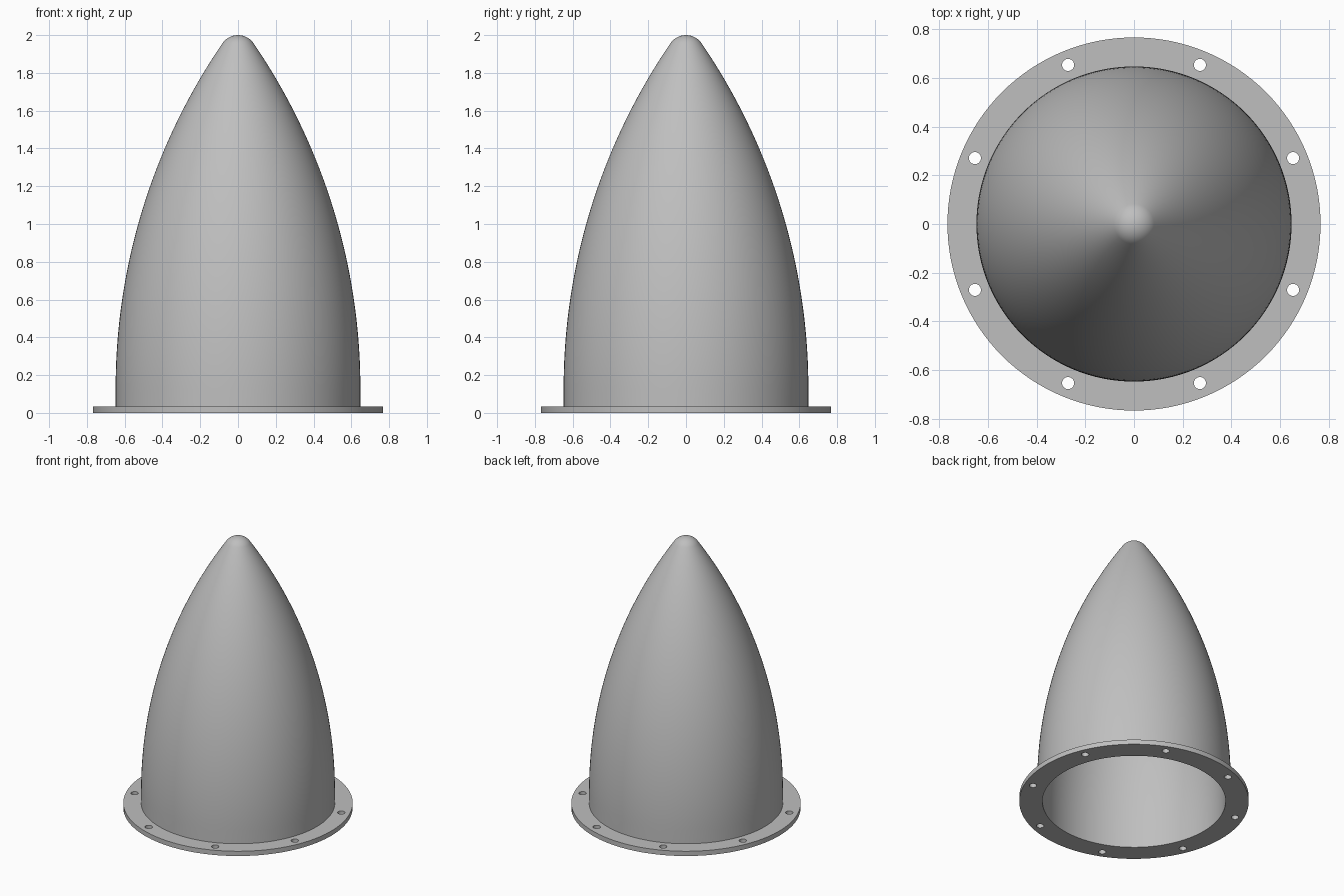
import bpy
import bmesh
from math import atan2, cos, sin, sqrt, pi, radians

cube = bpy.data.objects.get("Cube")
if cube:
    bpy.data.objects.remove(cube, do_unlink=True)

BASE_R, WALL = 0.648, 0.036      # shell radius and wall thickness
ARC_R, NOSE_R = 3.24, 0.10       # ogive arc and rounded tip
FLANGE_R, FLANGE_H = 0.767, 0.035
BOLT_CIRCLE, BOLT_R, BOLTS = 0.708, 0.025, 8
SEGMENTS = 128

grey = bpy.data.materials.new("light grey")
grey.use_nodes = True
colour = (0.52, 0.52, 0.52, 1)
grey.diffuse_color = colour
grey.node_tree.nodes["Principled BSDF"].inputs["Base Color"].default_value = colour


def ogive(inset):
    """Profile from the tip down to the flange, moved inward by inset."""
    centre_x = BASE_R - ARC_R
    rise = sqrt((ARC_R - NOSE_R) ** 2 - centre_x ** 2)
    nose_z = 2 - NOSE_R
    centre_z = nose_z - rise
    tangent = atan2(rise, -centre_x)
    nose, arc = NOSE_R - inset, ARC_R - inset
    points = []
    for i in range(12):
        a = pi / 2 + (tangent - pi / 2) * i / 12
        points.append((nose * cos(a), nose_z + nose * sin(a)))
    for i in range(41):
        a = tangent * (1 - i / 40)
        points.append((centre_x + arc * cos(a), centre_z + arc * sin(a)))
    points.append((BASE_R - inset, FLANGE_H))
    return points


def finish(obj):
    obj.data.materials.clear()
    obj.data.materials.append(grey)
    bpy.ops.object.select_all(action='DESELECT')
    obj.select_set(True)
    bpy.context.view_layer.objects.active = obj
    bpy.ops.object.shade_smooth_by_angle(angle=radians(30))


# Hollow nose cone: outer and inner profile turned around z
profile = ogive(0) + ogive(WALL)[::-1]
bm = bmesh.new()
verts = [bm.verts.new((r, 0, z)) for r, z in profile]
edges = [bm.edges.new(pair) for pair in zip(verts, verts[1:])]
bmesh.ops.spin(bm, geom=verts + edges, cent=(0, 0, 0), axis=(0, 0, 1),
               angle=2 * pi, steps=SEGMENTS)
bmesh.ops.remove_doubles(bm, verts=bm.verts, dist=0.0001)
bmesh.ops.recalc_face_normals(bm, faces=bm.faces)
mesh = bpy.data.meshes.new("nose_cone")
bm.to_mesh(mesh)
bm.free()
cone = bpy.data.objects.new("nose_cone", mesh)
bpy.context.collection.objects.link(cone)
finish(cone)

# Flange ring with bolt holes: filled outline curves, extruded
curve = bpy.data.curves.new("flange", 'CURVE')
curve.dimensions = '2D'
curve.fill_mode = 'BOTH'
curve.extrude = FLANGE_H / 2


def outline(x, y, radius, sides):
    spline = curve.splines.new('POLY')
    spline.points.add(sides - 1)
    spline.use_cyclic_u = True
    for i, p in enumerate(spline.points):
        a = 2 * pi * i / sides
        p.co = (x + radius * cos(a), y + radius * sin(a), 0, 1)


outline(0, 0, FLANGE_R, SEGMENTS)
outline(0, 0, BASE_R - WALL, SEGMENTS)
for i in range(BOLTS):
    a = 2 * pi * (i + 0.5) / BOLTS
    outline(BOLT_CIRCLE * cos(a), BOLT_CIRCLE * sin(a), BOLT_R, 24)

flange = bpy.data.objects.new("flange", curve)
bpy.context.collection.objects.link(flange)
flange.location.z = FLANGE_H / 2
bpy.ops.object.select_all(action='DESELECT')
flange.select_set(True)
bpy.context.view_layer.objects.active = flange
bpy.ops.object.convert(target='MESH')
flange = bpy.context.view_layer.objects.active
bm = bmesh.new()
bm.from_mesh(flange.data)
bmesh.ops.remove_doubles(bm, verts=bm.verts, dist=0.0001)
bmesh.ops.recalc_face_normals(bm, faces=bm.faces)
bm.to_mesh(flange.data)
bm.free()
finish(flange)
